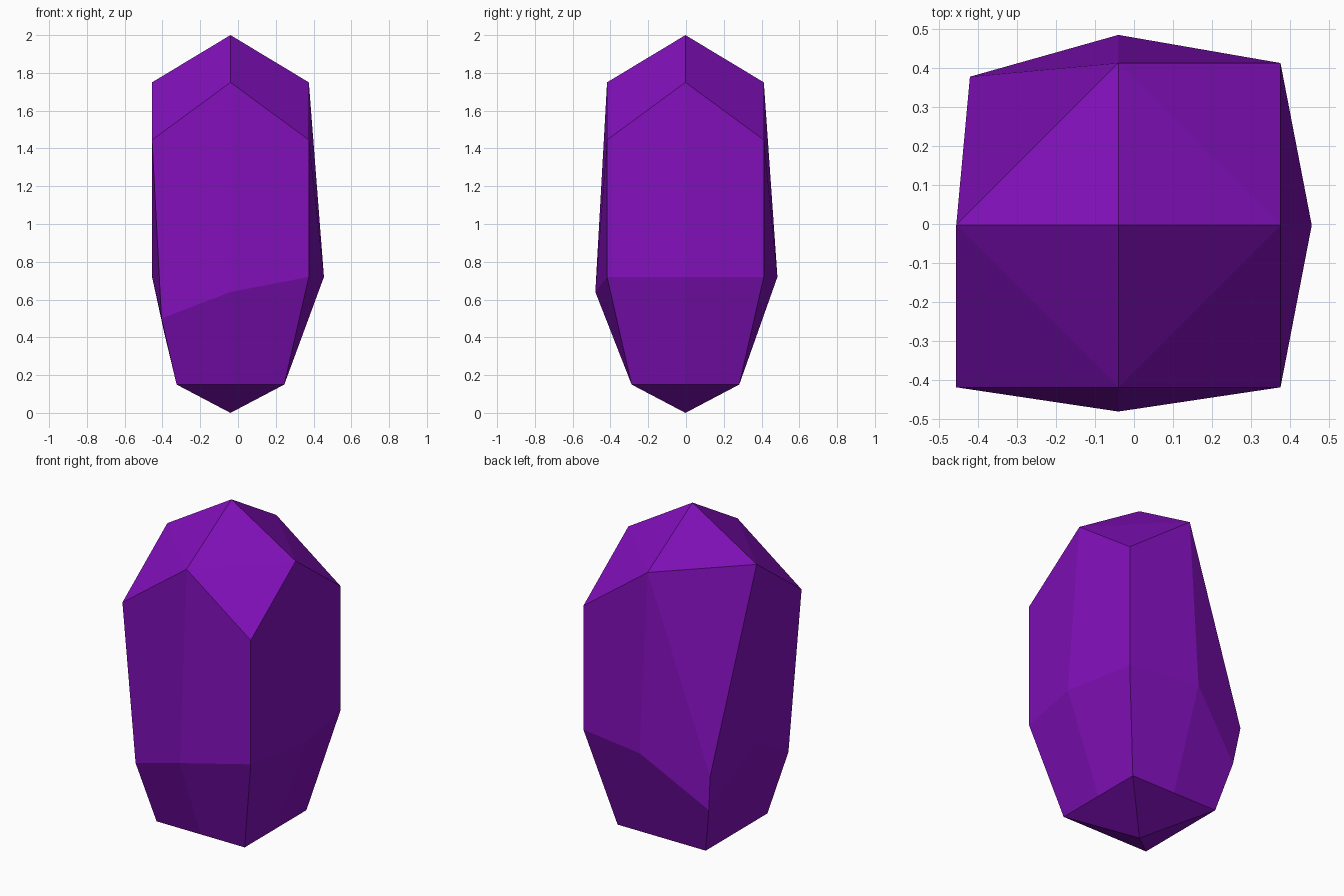
import bpy
import bmesh

# Remove the default cube
cube = bpy.data.objects.get("Cube")
if cube:
    bpy.data.objects.remove(cube, do_unlink=True)

CX, CY = -0.04, -0.003   # axis of the crystal
EAST, NORTH_EAST, NORTH, NORTH_WEST, WEST, SOUTH_WEST, SOUTH, SOUTH_EAST = range(8)
DIRECTIONS = [(1, 0), (1, 1), (0, 1), (-1, 1), (-1, 0), (-1, -1), (0, -1), (1, -1)]


def ring(bm, radius, side_z, corner_z, changes):
    """Square ring of corners and side middles; changes gives (radius, z) for odd ones."""
    verts = []
    for i, (dx, dy) in enumerate(DIRECTIONS):
        r, z = changes.get(i, (radius, corner_z if i % 2 else side_z))
        verts.append(bm.verts.new((CX + dx * r, CY + dy * r, z)))
    return verts


bm = bmesh.new()
tip = bm.verts.new((CX, CY, 2.0))
base = bm.verts.new((CX, CY, 0.0))

# Shoulder, belly and foot rings, with the chipped corners
shoulder = ring(bm, 0.415, 1.75, 1.445, {NORTH_WEST: (0.38, 0.645)})
belly = ring(bm, 0.415, 0.72, 0.72, {
    EAST: (0.495, 0.72), NORTH: (0.487, 0.72), SOUTH: (0.477, 0.64),
    NORTH_WEST: (0.352, 0.43), SOUTH_WEST: (0.365, 0.5)})
foot = ring(bm, 0.285, 0.15, 0.15, {})

for side in range(0, 8, 2):
    # Tip facets
    corner, nxt = side + 1, (side + 2) % 8
    bm.faces.new((tip, shoulder[side], shoulder[nxt]))
    bm.faces.new((shoulder[side], shoulder[corner], shoulder[nxt]))
    # Wall facets on both sides of each side middle
    for c in ((side + 1) % 8, (side - 1) % 8):
        bm.faces.new((belly[side], shoulder[side], shoulder[c], belly[c]))
        bm.faces.new((belly[side], belly[c], foot[c], foot[side]))
        bm.faces.new((base, foot[side], foot[c]))

bmesh.ops.recalc_face_normals(bm, faces=bm.faces)
mesh = bpy.data.meshes.new("crystal")
bm.to_mesh(mesh)
bm.free()
crystal = bpy.data.objects.new("crystal", mesh)
bpy.context.collection.objects.link(crystal)

# Flat purple
purple = bpy.data.materials.new("purple")
purple.use_nodes = True
color = (0.22, 0.005, 0.49, 1.0)
purple.diffuse_color = color
purple.node_tree.nodes["Principled BSDF"].inputs["Base Color"].default_value = color
mesh.materials.append(purple)
